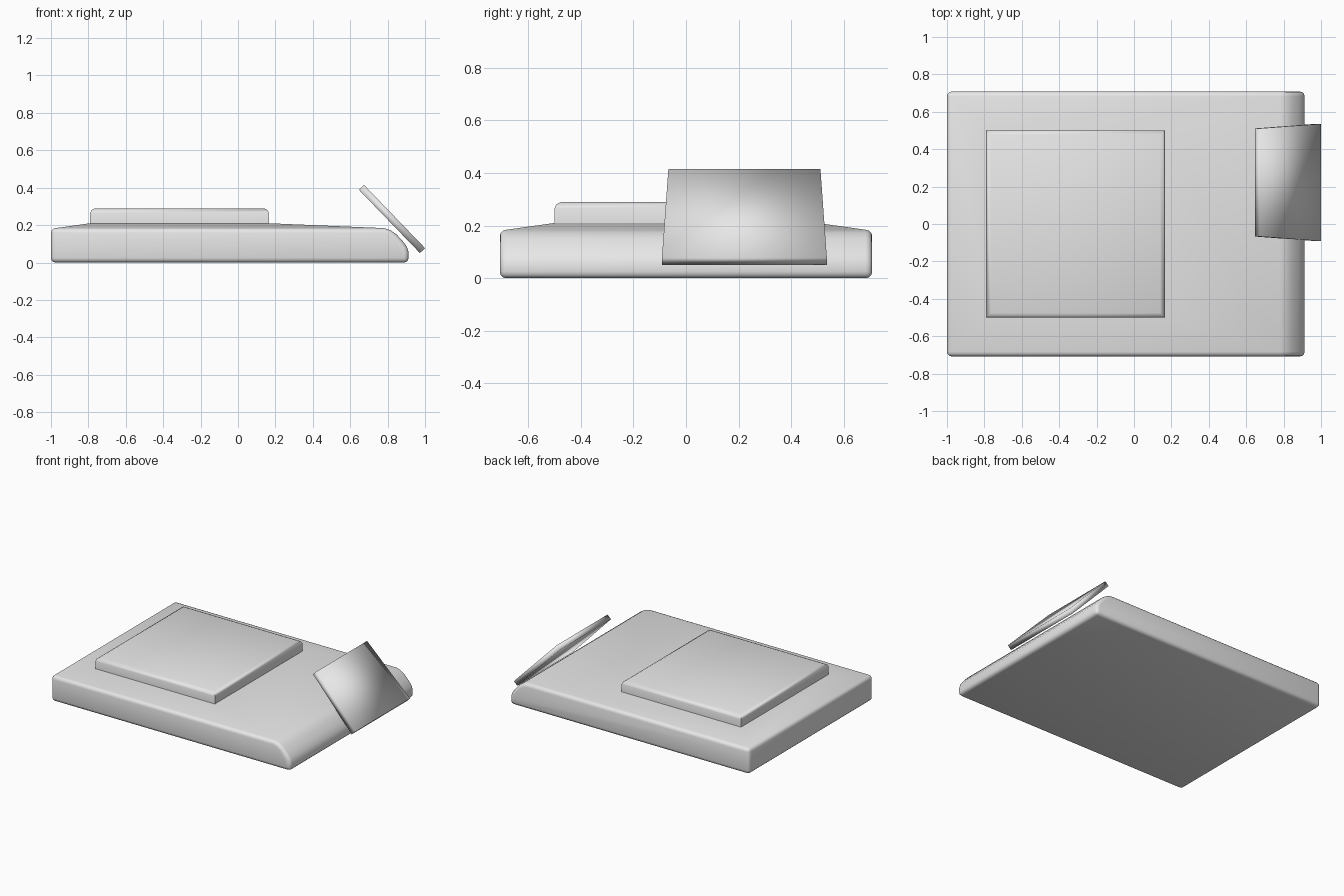
import bpy, bmesh, math
from mathutils import Vector, Matrix

if "Cube" in bpy.data.objects:
    bpy.data.objects.remove(bpy.data.objects["Cube"])

grey = bpy.data.materials.new("plain grey")
grey.use_nodes = True
GREY = (0.8, 0.8, 0.8, 1)
grey.diffuse_color = GREY
grey.node_tree.nodes["Principled BSDF"].inputs["Base Color"].default_value = GREY


def finish(bm, name, sharp_angle=None):
    """Turn a bmesh into a shaded, coloured object."""
    bmesh.ops.recalc_face_normals(bm, faces=bm.faces)
    mesh = bpy.data.meshes.new(name)
    bm.to_mesh(mesh)
    bm.free()
    mesh.materials.append(grey)
    obj = bpy.data.objects.new(name, mesh)
    bpy.context.collection.objects.link(obj)
    bpy.ops.object.select_all(action='DESELECT')
    obj.select_set(True)
    bpy.context.view_layer.objects.active = obj
    if sharp_angle is None:
        bpy.ops.object.shade_smooth()
    else:
        bpy.ops.object.shade_smooth_by_angle(angle=math.radians(sharp_angle))
    return obj


X0, X1, Y = -0.79, 0.165, 0.5   # raised pad outline
HALF = 0.708                    # half depth of the base

# Base slab: side profile with a rounded nose, extruded across the depth
bm = bmesh.new()
profile = [(-1, 0), (0.912, 0), (0.912, 0.055), (0.903, 0.085), (0.88, 0.115),
           (0.848, 0.15), (0.815, 0.173), (0.78, 0.184), (-1, 0.184)]
side = bm.faces.new([bm.verts.new((x, -HALF, z)) for x, z in profile])
grown = bmesh.ops.extrude_face_region(bm, geom=[side])["geom"]
bmesh.ops.translate(bm, vec=(0, 2 * HALF, 0),
                    verts=[v for v in grown if isinstance(v, bmesh.types.BMVert)])
bmesh.ops.recalc_face_normals(bm, faces=bm.faces)
corners = [e for e in bm.edges if e.calc_face_angle() > math.radians(40)]
bmesh.ops.bevel(bm, geom=corners, offset=0.025, segments=3, profile=0.5,
                affect='EDGES', clamp_overlap=True)

# Top slopes gently up to the foot of the pad
bm.normal_update()
top = max((f for f in bm.faces if f.normal.z > 0.9), key=lambda f: f.calc_area())
mid = top.calc_center_median()
bmesh.ops.inset_individual(bm, faces=[top], thickness=0.1)
for v in top.verts:
    v.co = ((X0 if v.co.x < mid.x else X1), math.copysign(Y, v.co.y), 0.21)
finish(bm, "base_slab", 60)

# Raised pad: stacked rectangles with a rounded upper rim
bm = bmesh.new()
rings = []
for inset, z in [(0, 0.2), (0, 0.265), (0.007, 0.281), (0.025, 0.29)]:
    x0, x1, y = X0 + inset, X1 - inset, Y - inset
    rings.append([bm.verts.new(p) for p in
                  [(x0, -y, z), (x1, -y, z), (x1, y, z), (x0, y, z)]])
for low, high in zip(rings, rings[1:]):
    for i in range(4):
        j = (i + 1) % 4
        bm.faces.new([low[i], low[j], high[j], high[i]])
bm.faces.new(rings[0])
bm.faces.new(rings[-1])
finish(bm, "raised_pad", 60)

# Tilted panel: thin tapered plate leaning over the rounded nose
bm = bmesh.new()
bmesh.ops.create_cube(bm, size=1)
for v in bm.verts:
    width = 0.627 if v.co.x > 0 else 0.578
    v.co = Vector((v.co.x * 0.47, v.co.y * width, v.co.z * 0.038))
tilt = Matrix.Rotation(math.radians(46), 4, 'Y')
bmesh.ops.transform(bm, verts=bm.verts,
                    matrix=Matrix.Translation((0.823, 0.222, 0.233)) @ tilt)
finish(bm, "tilted_panel")
